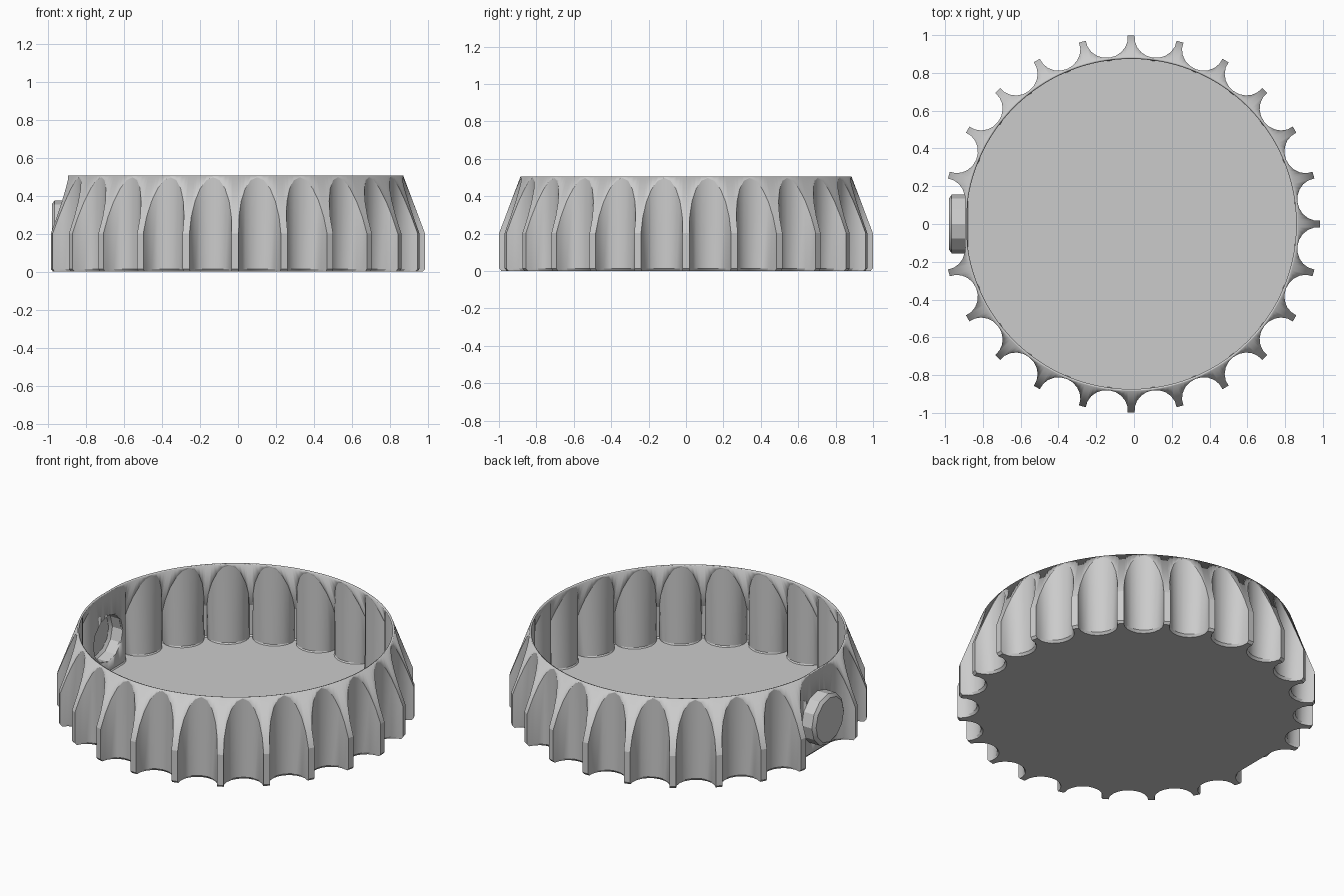
import bpy, bmesh
from math import sin, cos, pi, radians, atan2, hypot
from mathutils import Matrix

if "Cube" in bpy.data.objects:
    bpy.data.objects.remove(bpy.data.objects["Cube"])

TEETH, STEPS = 24, 10
TIP, RIM = 1.0, 0.885            # radius at the teeth and at the open edge
SHOULDER, TOP = 0.2, 0.505       # heights where the taper starts and ends
FLAT = 0.88                      # distance to the flat panel behind the button
CENTRE_X, WALL = -0.015, 0.012
KNOB_R, KNOB_Z = 0.155, 0.22

grey = bpy.data.materials.new("plain grey")
grey.use_nodes = True
grey.diffuse_color = (0.6, 0.6, 0.6, 1)
grey.node_tree.nodes["Principled BSDF"].inputs["Base Color"].default_value = (0.6, 0.6, 0.6, 1)


def make(name, bm, angle):
    bmesh.ops.recalc_face_normals(bm, faces=bm.faces)
    mesh = bpy.data.meshes.new(name)
    bm.to_mesh(mesh)
    bm.free()
    mesh.materials.append(grey)
    ob = bpy.data.objects.new(name, mesh)
    bpy.context.collection.objects.link(ob)
    bpy.ops.object.select_all(action='DESELECT')
    ob.select_set(True)
    bpy.context.view_layer.objects.active = ob
    bpy.ops.object.shade_smooth_by_angle(angle=radians(angle))
    return ob


def bridge(bm, a, b):
    for i in range(len(a)):
        j = (i + 1) % len(a)
        quad = [a[i], a[j], b[j], b[i]]
        if (a[i].co - b[i].co).length < 1e-5:
            quad = quad[:3]
        elif (a[j].co - b[j].co).length < 1e-5:
            quad = [a[i], a[j], b[i]]
        bm.faces.new(quad)


# Outline of the skirt: scooped flutes between narrow teeth, flat behind the button
outline = []
for k in range(TEETH):
    mid = (k + 0.5) * 2 * pi / TEETH
    for s in range(STEPS + 1):
        t = -pi / 2 + pi * s / STEPS
        u, v = 0.993 - 0.105 * cos(t), 0.112 * sin(t)
        a = mid + atan2(v, u)
        r = min(hypot(u, v), TIP)
        if abs(a - pi) < pi / TEETH:
            r = min(r, FLAT / cos(a - pi))
        outline.append((r, a))

# Skirt: upright flutes that run out into a tapered upper band
bm = bmesh.new()


def ring(f):
    verts = []
    for r, a in outline:
        rr, z = f(r)
        verts.append(bm.verts.new((rr * cos(a) + CENTRE_X, rr * sin(a), z)))
    return verts


def shoulder(r):
    z = SHOULDER + (TIP - r) / (TIP - RIM) * (TOP - SHOULDER)
    return r, min(max(z, SHOULDER), TOP - 0.004)


rows = [ring(lambda r: (r - 0.012, 0.0)),
        ring(lambda r: (r, 0.014)),
        ring(shoulder),
        ring(lambda r: (min(r, RIM), TOP))]
for low, high in zip(rows, rows[1:]):
    bridge(bm, low, high)
bm.faces.new(rows[0])
cap = make("fluted_cap", bm, 20)
solid = cap.modifiers.new("thickness", 'SOLIDIFY')
solid.thickness, solid.offset = WALL, -1

# Round opening in the wall behind the button
bm = bmesh.new()
spin = Matrix.Translation((-0.88 + CENTRE_X, 0, KNOB_Z)) @ Matrix.Rotation(pi / 2, 4, 'Y')
bmesh.ops.create_cone(bm, cap_ends=True, segments=12, radius1=KNOB_R - 0.012,
                      radius2=KNOB_R - 0.012, depth=0.1, matrix=spin)
cutter = make("opening_cutter", bm, 20)
cutter.hide_render = True
cut = cap.modifiers.new("opening", 'BOOLEAN')
cut.operation, cut.object, cut.solver = 'DIFFERENCE', cutter, 'EXACT'
bpy.context.view_layer.objects.active = cap
for mod in ("thickness", "opening"):
    bpy.ops.object.modifier_apply(modifier=mod)
bpy.data.objects.remove(cutter)

# Side button: a shallow hollow cup opening inward
bm = bmesh.new()
profile = [(-0.87, KNOB_R - 0.012), (-0.87, KNOB_R), (-0.95, KNOB_R), (-0.965, KNOB_R - 0.02),
           (-0.953, KNOB_R - 0.03), (-0.94, KNOB_R - 0.012)]
loops = [[bm.verts.new((x + CENTRE_X, r * cos(2 * pi * i / 12), KNOB_Z + r * sin(2 * pi * i / 12)))
          for i in range(12)] for x, r in profile]
for i, a in enumerate(loops):
    b = loops[(i + 1) % len(loops)]
    if i != 3:
        bridge(bm, a, b)
bm.faces.new(loops[3])
bm.faces.new(loops[4])
make("side_button", bm, 20)
